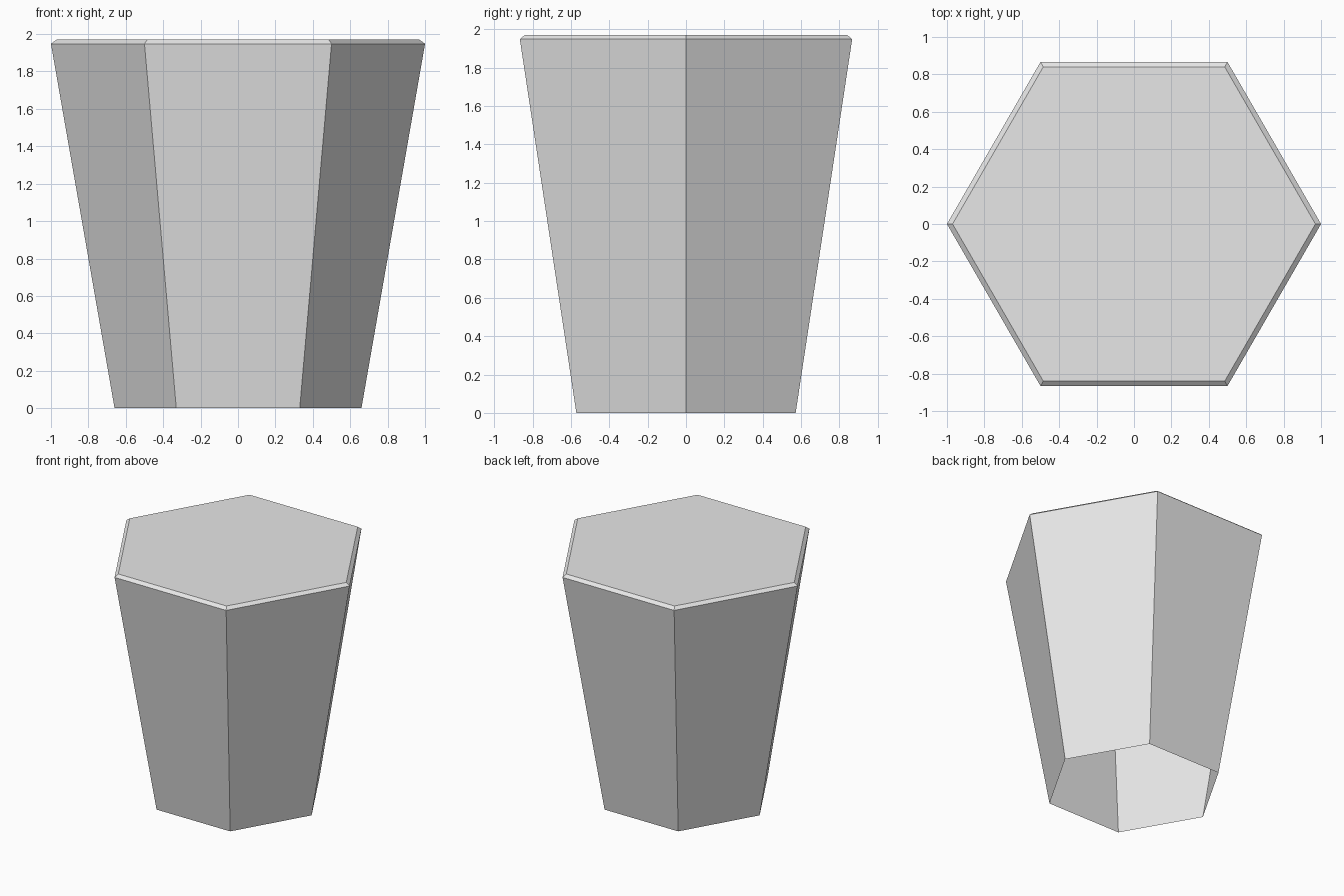
import bpy
import bmesh
from math import cos, sin, tau

cube = bpy.data.objects.get("Cube")
if cube:
    bpy.data.objects.remove(cube, do_unlink=True)

SIDES = 6
# Radius and height of each ring: open foot, rim, bevelled top edge
PROFILE = [(0.66, 0.0), (1.0, 1.948), (0.97, 1.97)]

# Single flat colour
grey = bpy.data.materials.new("light_grey")
grey.use_nodes = True
colour = (0.8, 0.8, 0.8, 1.0)
grey.diffuse_color = colour
grey.node_tree.nodes["Principled BSDF"].inputs["Base Color"].default_value = colour


def ring(bm, radius, z):
    angles = [tau * i / SIDES for i in range(SIDES)]
    return [bm.verts.new((radius * cos(a), radius * sin(a), z)) for a in angles]


# Tapered hexagonal shell, open underneath
bm = bmesh.new()
rings = [ring(bm, r, z) for r, z in PROFILE]
for low, high in zip(rings, rings[1:]):
    for i in range(SIDES):
        j = (i + 1) % SIDES
        bm.faces.new((low[i], low[j], high[j], high[i]))

# Flat closed top
bm.faces.new(rings[-1])

mesh = bpy.data.meshes.new("hexagonal_column")
bm.to_mesh(mesh)
bm.free()
mesh.materials.append(grey)
column = bpy.data.objects.new("hexagonal_column", mesh)
bpy.context.scene.collection.objects.link(column)
